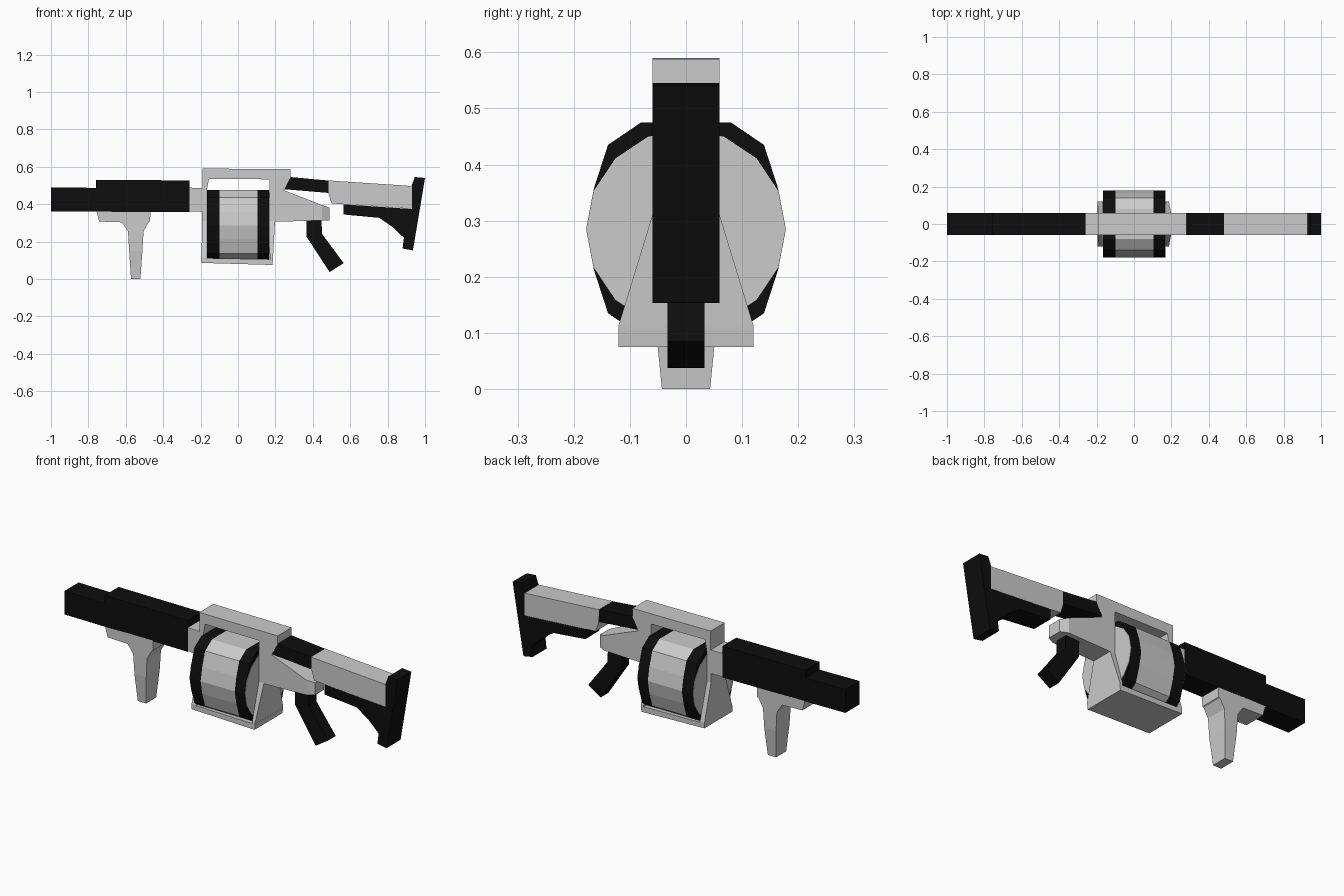
import bpy, bmesh, math

if "Cube" in bpy.data.objects:
    bpy.data.objects.remove(bpy.data.objects["Cube"])

black = bpy.data.materials.new("black")
black.diffuse_color = (0.004, 0.004, 0.004, 1)
black.use_nodes = True
black.node_tree.nodes["Principled BSDF"].inputs["Base Color"].default_value = black.diffuse_color


def finish(name, bm, mat=None):
    bmesh.ops.recalc_face_normals(bm, faces=bm.faces)
    me = bpy.data.meshes.new(name)
    bm.to_mesh(me)
    bm.free()
    if mat:
        me.materials.append(mat)
    ob = bpy.data.objects.new(name, me)
    bpy.context.collection.objects.link(ob)
    return ob


def stack(name, sections, mat=None):
    """Skin a list of equal-length vertex rings and cap both ends."""
    bm = bmesh.new()
    rings = [[bm.verts.new(p) for p in s] for s in sections]
    n = len(rings[0])
    for a, b in zip(rings, rings[1:]):
        for i in range(n):
            j = (i + 1) % n
            bm.faces.new((a[i], a[j], b[j], b[i]))
    bm.faces.new(rings[0])
    bm.faces.new(rings[-1])
    return finish(name, bm, mat)


def side_profile(name, pts, hw=0.06, mat=None):
    """Extrude an xz outline across y."""
    return stack(name, [[(x, y, z) for x, z in pts] for y in (-hw, hw)], mat)


def column(name, rows, mat=None):
    """Rectangular sections stacked in z: (z, x0, x1, half width)."""
    return stack(name, [[(a, -w, z), (b, -w, z), (b, w, z), (a, w, z)]
                        for z, a, b, w in rows], mat)


def cross_prism(name, pts, x0, x1, mat=None):
    """Extrude a yz outline along x."""
    return stack(name, [[(x, y, z) for y, z in pts] for x in (x0, x1)], mat)


# Barrel and shroud
side_profile("barrel", [(-1, .362), (-1, .49), (-.74, .487), (-.74, .36)], mat=black)
side_profile("barrel_shroud", [(-.76, .36), (-.76, .53), (-.26, .527), (-.26, .357)], mat=black)
side_profile("barrel_collar", [(-.26, .36), (-.26, .488), (-.185, .487), (-.185, .36)])

# Tapered foregrip
column("foregrip", [(.362, -.757, -.468, .06), (.307, -.742, -.47, .06),
                    (.303, -.62, -.478, .06), (.255, -.588, -.505, .06),
                    (.15, -.582, -.511, .058), (0, -.572, -.522, .043)])

# Receiver frame: top bar, flared posts and bottom plate around the window
side_profile("frame_top", [(-.19, .53), (-.19, .59), (.28, .588), (.28, .54),
                           (.272, .528), (.168, .528), (.165, .533), (-.155, .535)])
column("frame_front_post", [(.535, -.19, -.155, .06), (.47, -.19, -.168, .06),
                            (.31, -.192, -.168, .06), (.114, -.195, -.168, .12),
                            (.086, -.195, -.168, .12)])
column("frame_back_post", [(.31, .168, .198, .06), (.114, .17, .187, .12),
                           (.075, .17, .184, .12)])
side_profile("frame_bottom", [(-.195, .086), (-.195, .112), (.187, .105), (.184, .075)], .12)
side_profile("receiver_back", [(.168, .535), (.276, .535), (.245, .475),
                               (.45, .395), (.45, .313), (.198, .306), (.168, .306)])
stack("receiver_tip", [[(x, -w, z0), (x, w, z0), (x, w, z1), (x, -w, z1)]
                       for x, w, z0, z1 in ((.45, .06, .313, .395), (.49, .04, .314, .381))])

# Drum: grey middle, black end bands, grey end discs
quarter = [(.08, .19), (.139, .15), (.164, .073)]
half = quarter + [(.178, 0)] + [(y, -z) for y, z in reversed(quarter)]
zc = .285
drum = [(y, zc + z) for y, z in half] + [(-y, zc + z) for y, z in reversed(half)]
cross_prism("drum_middle", drum, -.1, .105)
disc = [(.178 * math.cos(i * math.pi / 8), zc + .178 * math.sin(i * math.pi / 8))
        for i in range(16)]
for label, inner, outer, face in (("front", -.1, -.165, -.167), ("back", .105, .166, .168)):
    cross_prism("drum_band_" + label, drum, inner, outer, black)
    cross_prism("drum_disc_" + label, disc, outer * .95, face)

# Pistol grip
side_profile("pistol_grip", [(.365, .33), (.445, .33), (.45, .24), (.565, .085),
                             (.49, .037), (.365, .228)], .033, black)

# Shoulder stock
side_profile("stock_neck", [(.28, .545), (.485, .526), (.485, .46), (.245, .48)], mat=black)
side_profile("stock_body", [(.482, .527), (.93, .497), (.93, .375), (.5, .404), (.482, .463)])
side_profile("butt", [(.945, .545), (1, .54), (.96, .3), (.935, .153), (.88, .163),
                      (.887, .22), (.83, .275), (.755, .327), (.563, .345),
                      (.563, .399), (.928, .374), (.928, .497)], mat=black)
